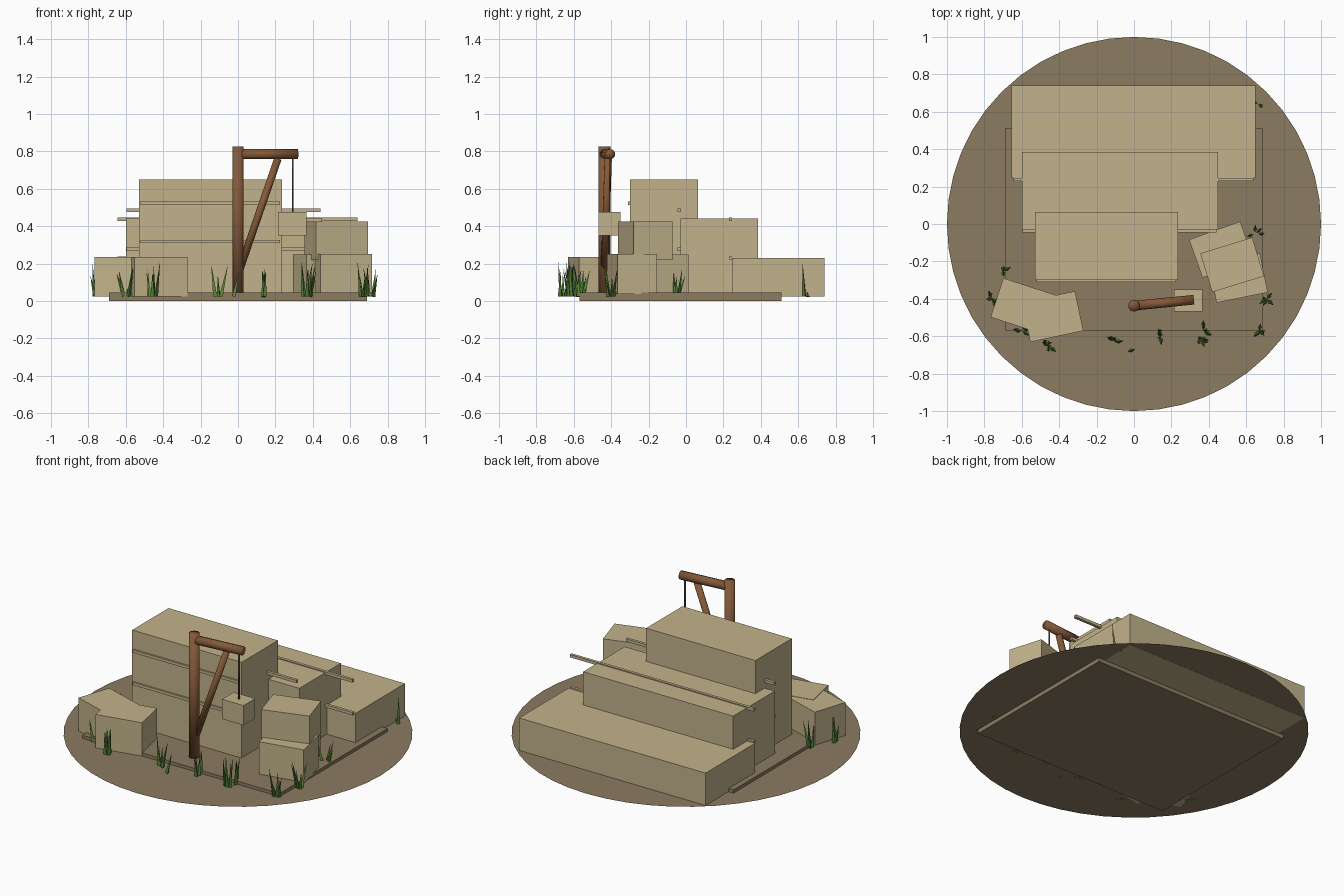
import bpy, bmesh, math, random
from mathutils import Vector, Matrix

cube = bpy.data.objects.get("Cube")
if cube:
    bpy.data.objects.remove(cube, do_unlink=True)
random.seed(4)


def material(name, rgb):
    m = bpy.data.materials.new(name)
    m.use_nodes = True
    m.diffuse_color = (*rgb, 1)
    m.node_tree.nodes["Principled BSDF"].inputs["Base Color"].default_value = (*rgb, 1)
    return m


SAND = material("sandstone", (0.54, 0.45, 0.26))
EARTH = material("packed_earth", (0.26, 0.20, 0.12))
WOOD = material("brown_wood", (0.23, 0.10, 0.04))
ROPE = material("dark_rope", (0.12, 0.09, 0.06))
GRASS = material("grass_green", (0.10, 0.24, 0.04))
GROUND = 0.024


def finish(name, bm, mat, smooth=False):
    me = bpy.data.meshes.new(name)
    bm.to_mesh(me)
    bm.free()
    me.materials.append(mat)
    for p in me.polygons:
        p.use_smooth = smooth
    ob = bpy.data.objects.new(name, me)
    bpy.context.collection.objects.link(ob)
    return ob


def block(name, center, size, z0, z1, turn=0, mat=SAND):
    """Upright box given by its plan centre, plan size, heights and turn in degrees."""
    bm = bmesh.new()
    place = (Matrix.Translation((*center, (z0 + z1) / 2))
             @ Matrix.Rotation(math.radians(turn), 4, 'Z')
             @ Matrix.Diagonal((*size, z1 - z0, 1)))
    bmesh.ops.create_cube(bm, size=1, matrix=place)
    return finish(name, bm, mat)


def bounds_block(name, x0, x1, y0, y1, z0, z1, mat=SAND):
    return block(name, ((x0 + x1) / 2, (y0 + y1) / 2), (x1 - x0, y1 - y0), z0, z1, mat=mat)


def add_cone(bm, a, b, r1, r2, sides):
    a, b = Vector(a), Vector(b)
    d = b - a
    place = Matrix.Translation((a + b) / 2) @ d.to_track_quat('Z', 'Y').to_matrix().to_4x4()
    bmesh.ops.create_cone(bm, cap_ends=True, segments=sides, radius1=r1, radius2=r2,
                          depth=d.length, matrix=place)


def pole(name, a, b, r, mat, sides=10):
    bm = bmesh.new()
    add_cone(bm, a, b, r, r, sides)
    return finish(name, bm, mat, True)


# Ground: thin disc and the quarry floor slab
bm = bmesh.new()
bmesh.ops.create_circle(bm, cap_ends=True, segments=48, radius=1,
                        matrix=Matrix.Translation((0, 0, GROUND + 0.001)))
finish("ground_disc", bm, EARTH)
bounds_block("quarry_floor", -0.69, 0.69, -0.57, 0.51, 0, 0.045, EARTH)

# Stepped rock benches
bounds_block("low_bench", -0.655, 0.65, 0.245, 0.74, GROUND, 0.23)
bounds_block("middle_bench", -0.60, 0.45, -0.03, 0.385, GROUND, 0.44)
bounds_block("high_bench", -0.53, 0.235, -0.30, 0.063, GROUND, 0.65)

# Thin ledges along the bench fronts
ledges = [(-0.645, 0.64, 0.238, 0.23), (-0.645, 0.64, 0.238, 0.437),
          (-0.595, 0.44, -0.037, 0.277), (-0.595, 0.44, -0.037, 0.485),
          (-0.52, 0.225, -0.302, 0.318), (-0.52, 0.225, -0.302, 0.523)]
for i, (x0, x1, y, z) in enumerate(ledges):
    bounds_block(f"ledge_{i + 1}", x0, x1, y - 0.009, y + 0.009, z - 0.009, z + 0.009)

# Cut stones
STONE = (0.29, 0.217)
block("right_stone_back", (-0.59, -0.44), (0.30, 0.22), GROUND, 0.234, -18)
block("right_stone_front", (-0.435, -0.495), STONE, GROUND, 0.236, 12)
block("left_stone_back", (0.467, -0.137), STONE, GROUND, 0.249, 19.5)
block("left_stone_front", (0.557, -0.288), (0.28, 0.215), 0.038, 0.25, 11.5)
block("left_stone_top", (0.525, -0.218), STONE, 0.22, 0.425, 17)

# Wooden crane with a hanging block
pole("crane_post", (0, -0.437, GROUND), (0, -0.437, 0.825), 0.032, WOOD)
pole("crane_beam", (0, -0.437, 0.785), (0.32, -0.405, 0.785), 0.027, WOOD)
pole("crane_brace", (0.01, -0.436, 0.17), (0.213, -0.416, 0.76), 0.02, WOOD)
pole("crane_rope", (0.292, -0.408, 0.46), (0.292, -0.408, 0.78), 0.005, ROPE, 6)
block("hanging_block", (0.29, -0.408), (0.15, 0.117), 0.35, 0.475)

# Grass tufts: tapered blades leaning outward
tufts = [(-0.70, -0.25, 4), (-0.76, -0.40, 5), (-0.60, -0.57, 5), (-0.46, -0.65, 6),
         (-0.10, -0.63, 4), (-0.03, -0.68, 1), (0.14, -0.60, 5), (0.37, -0.57, 6),
         (0.36, -0.61, 5), (0.67, -0.57, 5), (0.71, -0.40, 5), (0.645, -0.055, 4),
         (0.67, 0.64, 2)]
for i, (x, y, count) in enumerate(tufts):
    bm = bmesh.new()
    for k in range(count):
        ang = random.uniform(0, math.tau)
        out = Vector((math.cos(ang), math.sin(ang), 0))
        foot = Vector((x, y, GROUND)) + out * random.uniform(0.005, 0.028)
        tip = foot + out * random.uniform(0.005, 0.035)
        tip.z += random.uniform(0.10, 0.185)
        add_cone(bm, foot, tip, 0.012, 0.0005, 3)
    finish(f"grass_tuft_{i + 1}", bm, GRASS)
